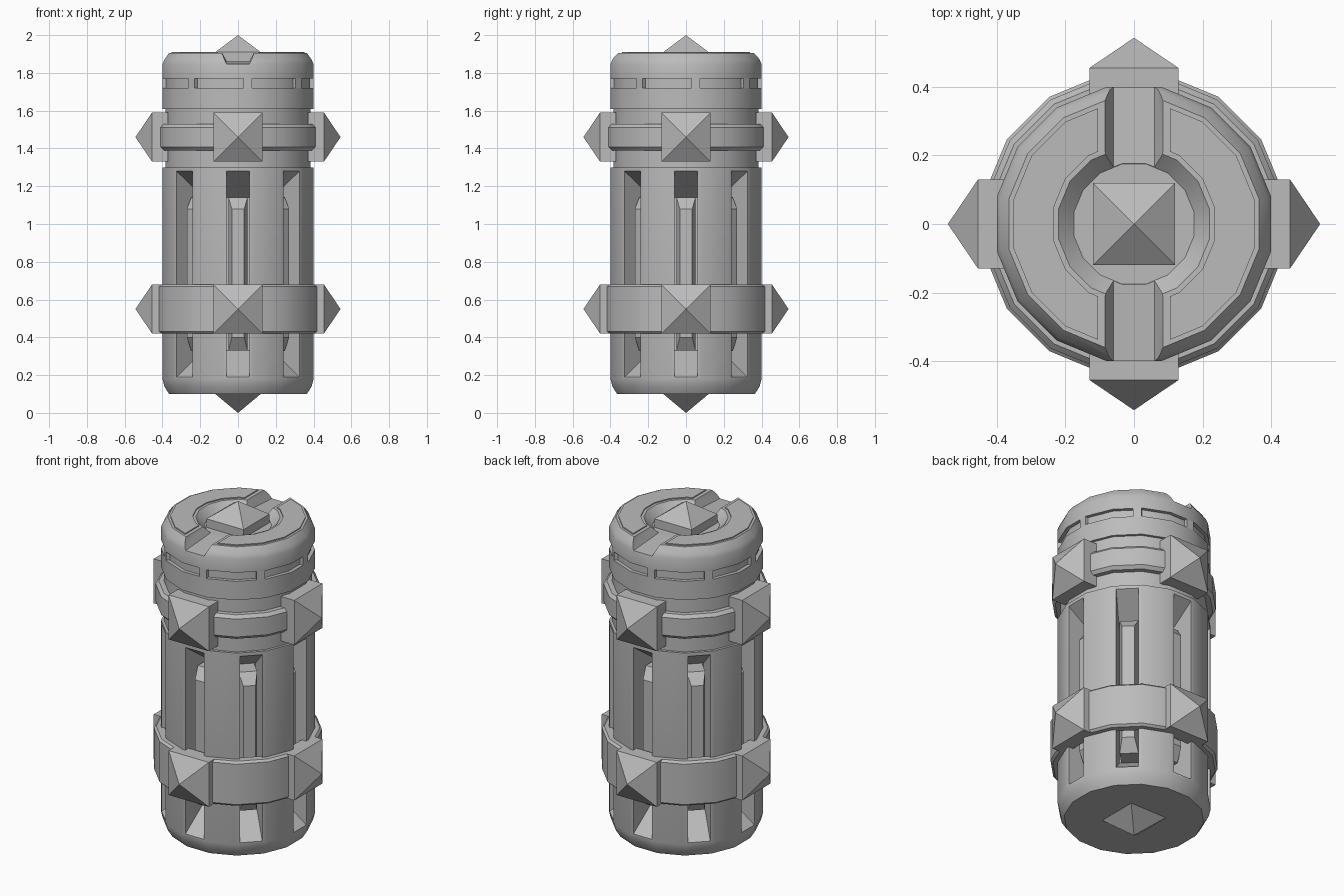
import bpy, bmesh
from math import pi, sin, cos, radians
from mathutils import Matrix, Vector

cube = bpy.data.objects.get("Cube")
if cube:
    bpy.data.objects.remove(cube)

SIDES = 16
grey = bpy.data.materials.new("metal grey")
grey.use_nodes = True
grey.diffuse_color = (0.5, 0.5, 0.5, 1)
grey.node_tree.nodes["Principled BSDF"].inputs["Base Color"].default_value = (0.5, 0.5, 0.5, 1)


def finish(name, bm):
    bmesh.ops.recalc_face_normals(bm, faces=bm.faces[:])
    mesh = bpy.data.meshes.new(name)
    bm.to_mesh(mesh)
    bm.free()
    mesh.materials.append(grey)
    ob = bpy.data.objects.new(name, mesh)
    bpy.context.collection.objects.link(ob)
    return ob


def activate(ob):
    bpy.ops.object.select_all(action='DESELECT')
    ob.select_set(True)
    bpy.context.view_layer.objects.active = ob


def smooth(ob):
    activate(ob)
    bpy.ops.object.shade_smooth_by_angle(angle=radians(30))


def lathe(name, profile, closed=False):
    """Turn (flat-to-centre distance, z) points into a 16-sided solid."""
    bm = bmesh.new()
    turn = Matrix.Rotation(pi / SIDES, 3, 'Z')
    verts = [bm.verts.new(turn @ Vector((r / cos(pi / SIDES), 0, z))) for r, z in profile]
    edges = [bm.edges.new(pair) for pair in zip(verts, verts[1:])]
    if closed:
        edges.append(bm.edges.new((verts[-1], verts[0])))
    bmesh.ops.spin(bm, geom=verts + edges, cent=(0, 0, 0), axis=(0, 0, 1),
                   angle=2 * pi, steps=SIDES)
    bmesh.ops.remove_doubles(bm, verts=bm.verts[:], dist=1e-4)
    return finish(name, bm)


def hulls(name, points, count=1, step=pi / 2, start=-pi / 2):
    """Convex solid from (outward, sideways, z) points, repeated around z."""
    bm = bmesh.new()
    for k in range(count):
        turn = Matrix.Rotation(start + k * step, 3, 'Z')
        verts = [bm.verts.new(turn @ Vector(p)) for p in points]
        bmesh.ops.convex_hull(bm, input=verts)
    bmesh.ops.dissolve_limit(bm, angle_limit=radians(1), verts=bm.verts[:], edges=bm.edges[:])
    return finish(name, bm)


def slab(r, w, z0, z1):
    """Rectangle facing outward at distance r, with half width w."""
    return [(r, t, z) for t in (-w, w) for z in (z0, z1)]


def cut(ob, cutter):
    mod = ob.modifiers.new("cut", 'BOOLEAN')
    mod.operation = 'DIFFERENCE'
    mod.solver = 'EXACT'
    mod.object = cutter
    activate(ob)
    bpy.ops.object.modifier_apply(modifier=mod.name)
    bpy.data.objects.remove(cutter)


# Main body with neck, and eight long slots with sloping ends
body = lathe("body", [(0, 0.1), (0.365, 0.1), (0.39, 0.14), (0.4, 0.18), (0.4, 1.3),
                      (0.385, 1.3), (0.385, 1.65), (0, 1.65)])
cut(body, hulls("slot_cutter", slab(0.2, 0.06, 0.33, 1.14) + slab(0.5, 0.06, 0.12, 1.35),
                8, pi / 4))
smooth(body)

# Chamfered bars inside the slots
hulls("slot_bars", slab(0.18, 0.05, 0.33, 1.14) + slab(0.3, 0.05, 0.33, 1.14)
      + slab(0.35, 0.033, 0.4, 1.08), 8, pi / 4)

# Cap with bowl, window groove and a channel across the top
cap = lathe("cap", [(0, 1.86), (0.175, 1.86), (0.22, 1.905), (0.365, 1.905), (0.39, 1.87),
                    (0.4, 1.845), (0.4, 1.77), (0.38, 1.77), (0.38, 1.72), (0.4, 1.72),
                    (0.4, 1.61), (0, 1.61)])
channel = (slab(0.16, 0.06, 1.862, 1.862) + slab(0.16, 0.09, 1.92, 1.92)
           + slab(0.5, 0.06, 1.84, 1.84) + slab(0.5, 0.09, 1.92, 1.92))
cut(cap, hulls("channel_cutter", [Vector(p) for p in dict.fromkeys(channel)], 2, pi))
smooth(cap)

# Bridges between the cap windows
hulls("window_bridges", [(r, t, z) for r in (0.36, 0.4) for t in (0.03, 0.075)
                         for z in (1.72, 1.77)], 8, pi / 4)

# Raised half-ring panels on the cap
panels = lathe("cap_panels", [(0.235, 1.9), (0.235, 1.911), (0.352, 1.911), (0.352, 1.9)], True)
cut(panels, hulls("panel_cutter", slab(-0.5, 0.105, 1.8, 2) + slab(0.5, 0.105, 1.8, 2)))

# Lower and upper bands
smooth(lathe("lower_band", [(0.385, 0.42), (0.425, 0.42), (0.437, 0.432), (0.437, 0.668),
                            (0.425, 0.68), (0.385, 0.68)], True))
smooth(lathe("upper_band", [(0.37, 1.39), (0.412, 1.39), (0.428, 1.408), (0.428, 1.512),
                            (0.412, 1.53), (0.37, 1.53)], True))

# Four pyramid studs on each band
for name, z in (("lower_studs", 0.55), ("upper_studs", 1.46)):
    hulls(name, slab(0.37, 0.13, z - 0.13, z + 0.13) + slab(0.455, 0.13, z - 0.13, z + 0.13)
          + [(0.543, 0, z)], 4)

# Pyramids on the top and bottom
for name, foot, base, tip in (("top_pyramid", 1.85, 1.91, 2), ("bottom_pyramid", 0.12, 0.1, 0)):
    hulls(name, slab(-0.12, 0.12, foot, base) + slab(0.12, 0.12, foot, base) + [(0, 0, tip)])
